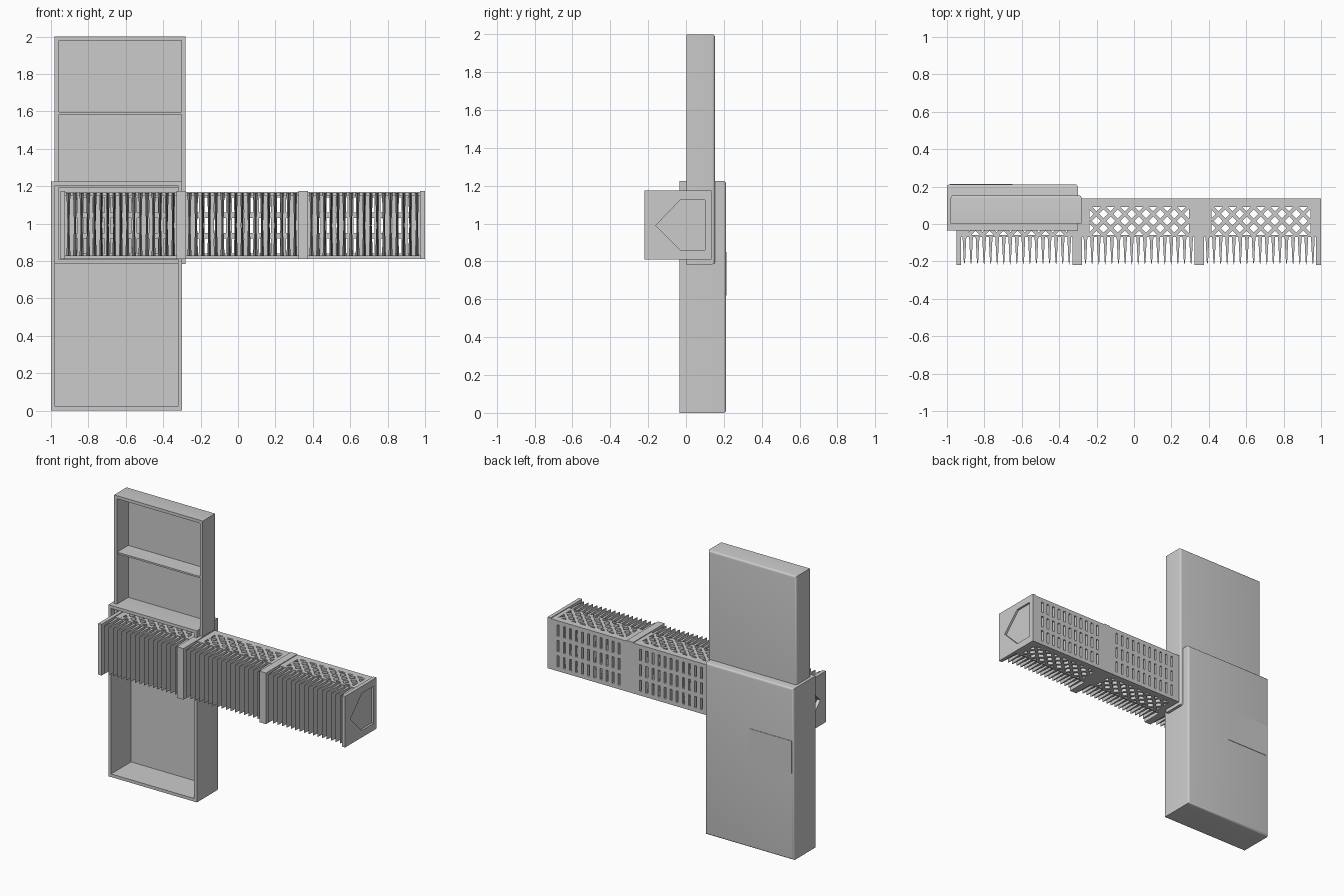
import bpy, bmesh
from mathutils import Vector

if "Cube" in bpy.data.objects:
    bpy.data.objects.remove(bpy.data.objects["Cube"])

ZB, ZT, ZM = 0.81, 1.17, 0.99      # beam bottom, top, middle
YF, YP, YB = -0.22, -0.07, 0.135   # fin tips, panel front edge, back wall


def finish(bm, name, smooth=False):
    bmesh.ops.recalc_face_normals(bm, faces=bm.faces[:])
    me = bpy.data.meshes.new(name)
    bm.to_mesh(me)
    bm.free()
    ob = bpy.data.objects.new(name, me)
    bpy.context.collection.objects.link(ob)
    if smooth:
        bpy.context.view_layer.objects.active = ob
        ob.select_set(True)
        bpy.ops.object.shade_smooth_by_angle()
        ob.select_set(False)
    return ob


def box(bm, x0, x1, y0, y1, z0, z1):
    vs = bmesh.ops.create_cube(bm, size=1)['verts']
    for v in vs:
        v.co = Vector(((x0 + x1) / 2 + v.co.x * (x1 - x0),
                       (y0 + y1) / 2 + v.co.y * (y1 - y0),
                       (z0 + z1) / 2 + v.co.z * (z1 - z0)))


def prism(bm, bottom, top):
    """Closed solid between two matching outlines."""
    a = [bm.verts.new(p) for p in bottom]
    b = [bm.verts.new(p) for p in top]
    bm.faces.new(a[::-1])
    bm.faces.new(b)
    for i in range(len(a)):
        j = (i + 1) % len(a)
        bm.faces.new((a[i], a[j], b[j], b[i]))


# Open-fronted cases with rounded back edges
def tray(name, x0, x1, y0, y1, z0, z1, shelves=(), wall=0.022):
    bm = bmesh.new()
    box(bm, x0, x1, y0, y1, z0, z1)
    edges = [e for e in bm.edges if all(v.co.y > y1 - 1e-4 for v in e.verts)]
    bmesh.ops.bevel(bm, geom=edges, offset=0.015, segments=4, profile=0.5, affect='EDGES')
    front = [f for f in bm.faces if all(v.co.y < y0 + 1e-4 for v in f.verts)]
    bmesh.ops.inset_region(bm, faces=front, thickness=wall, use_even_offset=True)
    out = bmesh.ops.extrude_face_region(bm, geom=front)['geom']
    bmesh.ops.translate(bm, verts=[g for g in out if isinstance(g, bmesh.types.BMVert)],
                        vec=(0, y1 - y0 - wall, 0))
    bmesh.ops.delete(bm, geom=[f for f in front if f.is_valid], context='FACES_ONLY')
    for z in shelves:
        box(bm, x0 + wall / 2, x1 - wall / 2, y0 + 0.004, y1 - wall / 2, z - 0.006, z + 0.006)
    return finish(bm, name, True)


tray("lower_case", -1.0, -0.30, -0.035, 0.212, 0, 1.225)
tray("upper_case", -0.98, -0.28, 0.002, 0.153, 0.785, 2.0, (1.59, 1.2))

# Slightly raised panel on the lower case's back
bm = bmesh.new()
box(bm, -0.985, -0.65, 0.20, 0.215, 0.62, 0.85)
finish(bm, "back_panel")


# End plate with a five-sided opening
def plate(name, x0, x1):
    hole = [(0.10, 1.125), (-0.03, 1.125), (-0.16, ZM), (-0.03, 0.86), (0.10, 0.86)]
    rim = [(YB, 1.175), (YF, 1.175), (YF, ZM), (YF, ZB), (YB, ZB)]
    bm = bmesh.new()
    ring = [[bm.verts.new((x, y, z)) for y, z in pts]
            for x, pts in ((x0, rim), (x0, hole), (x1, hole), (x1, rim))]
    for k in range(4):
        a, b = ring[k], ring[(k + 1) % 4]
        for i in range(5):
            j = (i + 1) % 5
            bm.faces.new((a[i], a[j], b[j], b[i]))
    finish(bm, name)
    return hole


# Horizontal panel: border plus crossed diagonal bars
def lattice(name, x0, x1, z0, z1):
    bm = bmesh.new()
    ya, yb = YP + 0.012, 0.09
    box(bm, x0, x1, YP, ya, z0, z1)
    box(bm, x0, x1, yb, YB, z0, z1)
    xa, xb = x0 + 0.04, x1 - 0.03
    box(bm, x0, xa, ya, yb, z0, z1)
    box(bm, xb, x1, ya, yb, z0, z1)
    h, w, step = yb - ya, 0.014, (xb - xa) / 7
    for s in (1, -1):
        for k in range(-3, 10):
            c = xa + k * step + (0 if s == 1 else h)
            t0, t1 = sorted(((xa - c) / (s * h), (xb - c) / (s * h)))
            t0, t1 = max(t0, 0), min(t1, 1)
            if t1 - t0 < 0.1:
                continue
            p, q = c + s * h * t0, c + s * h * t1
            yp, yq = ya + h * t0, ya + h * t1
            pts = [(p - w, yp), (p + w, yp), (q + w, yq), (q - w, yq)]
            e = 0.0005 * (s == 1)
            prism(bm, [(x, y, z0 + e) for x, y in pts], [(x, y, z1 - e) for x, y in pts])
    finish(bm, name)


# Back wall with three rows of upright slots
def slotted_wall(name, x0, x1, cols=11):
    bm = bmesh.new()
    y0 = YB - 0.02
    centres = [ZM - 0.11, ZM, ZM + 0.11]
    edges = [ZB] + [c + d for c in centres for d in (-0.04, 0.04)] + [ZT]
    for i in range(0, 8, 2):
        box(bm, x0, x1, y0, YB, edges[i], edges[i + 1])
    pitch = (x1 - x0 - 0.07) / cols
    for c in centres:
        for i in range(cols + 1):
            a = x0 if i == 0 else x0 + 0.035 + i * pitch - 0.016
            b = x1 if i == cols else x0 + 0.035 + i * pitch + 0.016
            box(bm, a, b, y0, YB, c - 0.04, c + 0.04)
    finish(bm, name)


# Upright fins, sharp at the front and notched to a V behind
def fins(name, x0, x1, count=17):
    bm = bmesh.new()
    outline = [(YP + 0.01, 0.826), (-0.20, 0.826), (-0.20, 1.165), (YP + 0.01, 1.165), (-0.165, ZM)]
    half = lambda y: 0.0035 + 0.007 * (y + 0.20) / 0.14
    for i in range(count):
        x = x0 + (i + 0.5) * (x1 - x0) / count
        prism(bm, [(x - half(y), y, z) for y, z in outline],
              [(x + half(y), y, z) for y, z in outline])
        edge = [(x - 0.0035, -0.20), (x, -0.217), (x + 0.0035, -0.20)]
        prism(bm, [(a, b, 0.826) for a, b in edge], [(a, b, 1.165) for a, b in edge])
    finish(bm, name)


# Three beam modules in a row
bounds = [-0.95, -0.303, 0.349, 1.0]
T = 0.026
for n in range(3):
    a, b = bounds[n], bounds[n + 1]
    tag = "_%d" % (n + 1)
    plate("left_plate" + tag, a, a + T)
    hole = plate("right_plate" + tag, b - T, b)
    lattice("top_lattice" + tag, a + T, b - T, ZT - 0.02, ZT)
    lattice("bottom_lattice" + tag, a + T, b - T, ZB, ZB + 0.02)
    slotted_wall("slotted_wall" + tag, a + T, b - T)
    fins("fins" + tag, a + T, b - T)

# Cap closing the opening at the right end
bm = bmesh.new()
prism(bm, [(0.976, y, z) for y, z in hole], [(0.986, y, z) for y, z in hole])
finish(bm, "end_cap")
